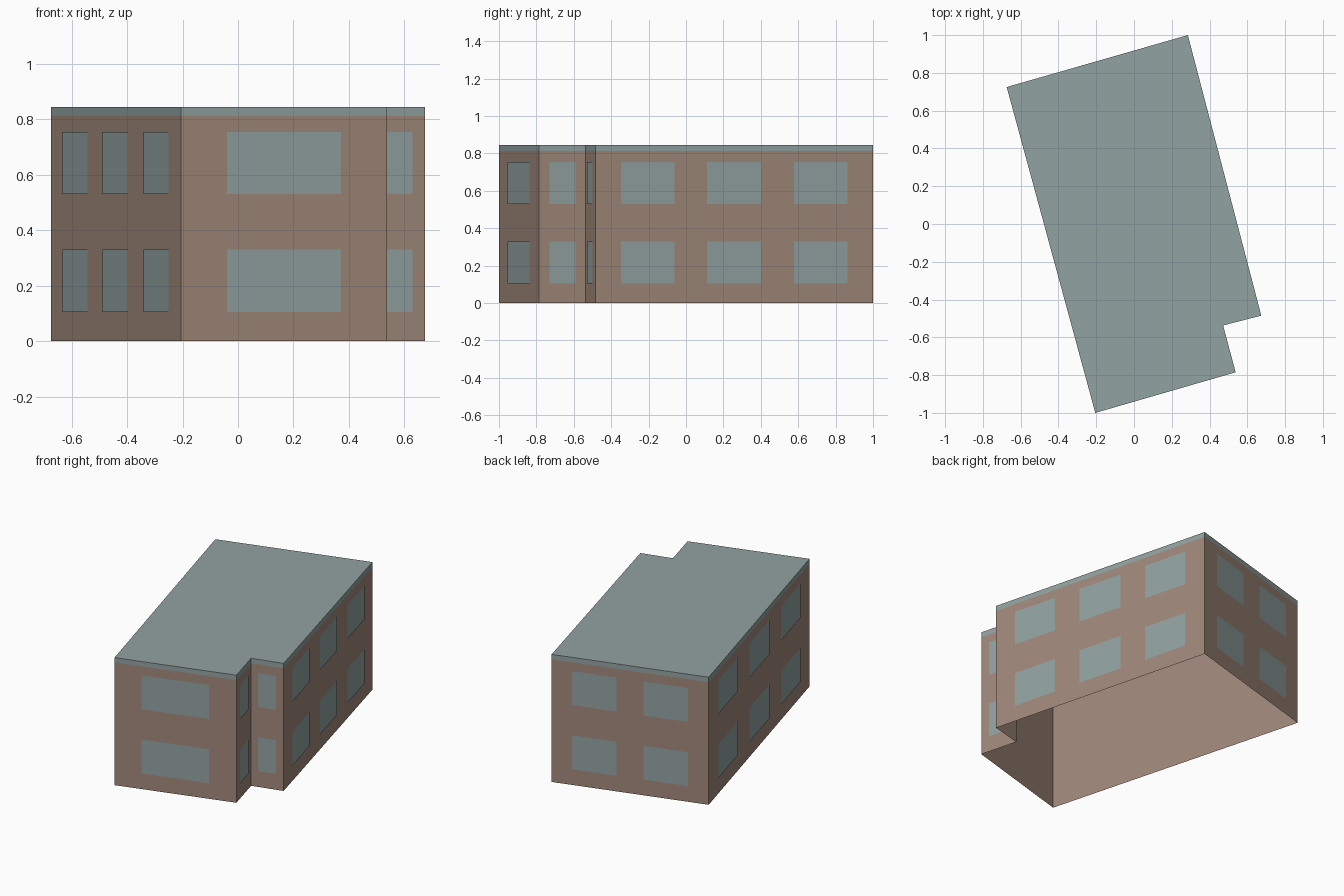
import bpy
import bmesh
from mathutils import Vector

default = bpy.data.objects.get("Cube")
if default:
    bpy.data.objects.remove(default, do_unlink=True)


def make_material(name, colour):
    mat = bpy.data.materials.new(name)
    mat.use_nodes = True
    mat.diffuse_color = (*colour, 1)
    mat.node_tree.nodes["Principled BSDF"].inputs["Base Color"].default_value = (*colour, 1)
    return mat


brown = make_material("warm_brown", (0.35, 0.245, 0.195))
teal = make_material("grey_teal", (0.29, 0.36, 0.36))

# Footprint corners, counter-clockwise, with a notch at the front left
FOOTPRINT = [Vector(p) for p in (
    (-0.205, -1.0), (0.538, -0.785), (0.472, -0.537),
    (0.674, -0.485), (0.285, 1.0), (-0.674, 0.725))]
EAVES, TOP = 0.812, 0.845

# Windows along each wall, and their spans as a fraction of the wall
WINDOWS_PER_WALL = [1, 1, 1, 3, 2, 3]
SPANS = {
    1: [(0.222, 0.775)],
    2: [(0.13, 0.415), (0.585, 0.87)],
    3: [(0.092, 0.285), (0.402, 0.597), (0.715, 0.908)],
}
FLOORS = [(0.105, 0.33), (0.53, 0.755)]
PLATE = 0.003


def add_object(name, bm, mat):
    mesh = bpy.data.meshes.new(name)
    bm.to_mesh(mesh)
    bm.free()
    mesh.materials.append(mat)
    obj = bpy.data.objects.new(name, mesh)
    bpy.context.collection.objects.link(obj)
    return obj


def add_shell(name, low, high, mat, capped):
    """Ring of upright faces over the footprint, with an optional top."""
    bm = bmesh.new()
    lower = [bm.verts.new((p.x, p.y, low)) for p in FOOTPRINT]
    upper = [bm.verts.new((p.x, p.y, high)) for p in FOOTPRINT]
    for i in range(len(FOOTPRINT)):
        j = (i + 1) % len(FOOTPRINT)
        bm.faces.new((lower[i], lower[j], upper[j], upper[i]))
    if capped:
        bm.faces.new(upper)
    return add_object(name, bm, mat)


# Walls, open underneath, and the flat roof with its edge band
add_shell("walls", 0, EAVES, brown, False)
add_shell("flat_roof", EAVES, TOP, teal, True)

# Thin window panes on every wall, two storeys
bm = bmesh.new()
for i, count in enumerate(WINDOWS_PER_WALL):
    start, end = FOOTPRINT[i], FOOTPRINT[(i + 1) % len(FOOTPRINT)]
    along = end - start
    out = Vector((along.y, -along.x)).normalized() * PLATE
    for a, b in SPANS[count]:
        p, q = start + along * a + out, start + along * b + out
        for low, high in FLOORS:
            bm.faces.new([bm.verts.new((v.x, v.y, z)) for v, z in
                          ((p, low), (q, low), (q, high), (p, high))])
add_object("windows", bm, teal)
